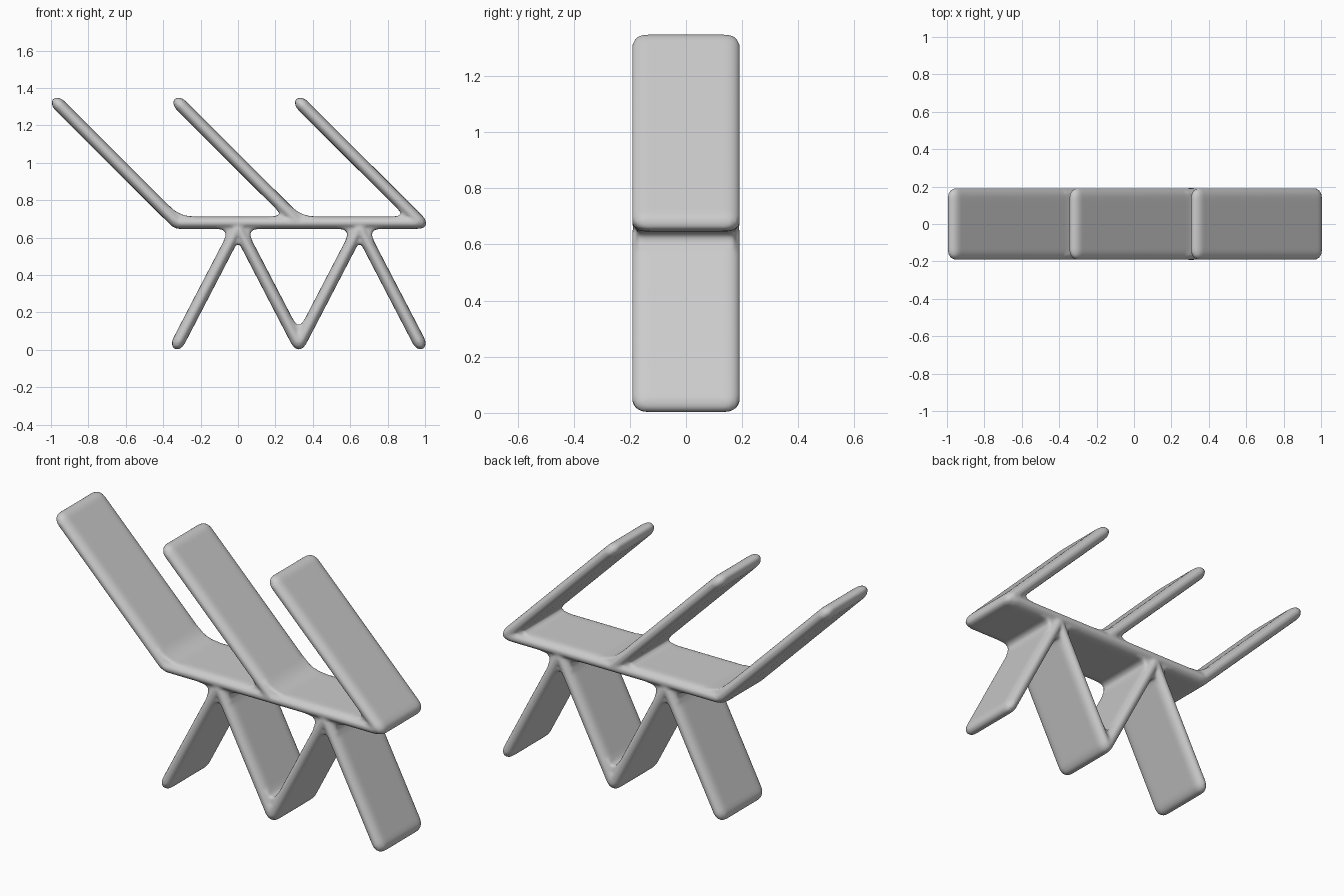
import bpy, bmesh
from math import sin, cos, pi
from mathutils import Vector

if "Cube" in bpy.data.objects:
    bpy.data.objects.remove(bpy.data.objects["Cube"])

HALF_DEPTH = 0.193
HALF_THICK = 0.034
RIM = 0.05
PITCH = 0.65      # spacing of backrests and feet
SEAT_Z = 0.68

grey = bpy.data.materials.new("light grey")
grey.use_nodes = True
colour = (0.6, 0.6, 0.6, 1)
grey.diffuse_color = colour
grey.node_tree.nodes["Principled BSDF"].inputs["Base Color"].default_value = colour

bm = bmesh.new()


def slab(x0, z0, x1, z1):
    """Pillow-edged board: hull of flattened balls at its four corners."""
    a, b = Vector((x0, 0, z0)), Vector((x1, 0, z1))
    along = (b - a).normalized()
    across = Vector((-along.z, 0, along.x))
    verts = []
    for end, shift in ((a, RIM - HALF_THICK), (b, HALF_THICK - RIM)):
        for side in (-1, 1):
            centre = end + along * shift + Vector((0, side * (HALF_DEPTH - RIM), 0))
            for i in range(-4, 5):
                lat = i * pi / 8
                for j in range(16 if abs(i) < 4 else 1):
                    lon = j * pi / 8
                    p = centre + along * RIM * cos(lat) * cos(lon)
                    p += across * HALF_THICK * sin(lat)
                    p.y += RIM * cos(lat) * sin(lon)
                    verts.append(bm.verts.new(p))
    hull = bmesh.ops.convex_hull(bm, input=verts)
    loose = [v for v in hull["geom_interior"] if isinstance(v, bmesh.types.BMVert)]
    bmesh.ops.delete(bm, geom=loose, context="VERTS")


def fillet(x, z, dir_a, dir_b, size):
    """Concave web filling the inside corner between two boards."""
    corner = Vector((x, 0, z))
    a = Vector((dir_a[0], 0, dir_a[1])).normalized() * size
    b = Vector((dir_b[0], 0, dir_b[1])).normalized() * size
    back = (a + b).normalized() * -0.02
    pts = [corner + a * (1 - t) ** 2 + b * t ** 2 for t in (i / 8 for i in range(9))]
    pts.append(corner + b + back)
    pts.append(corner + back)
    pts.append(corner + a + back)
    depth = Vector((0, HALF_DEPTH - 0.02, 0))
    front = [bm.verts.new(p - depth) for p in pts]
    rear = [bm.verts.new(p + depth) for p in pts]
    bm.faces.new(front)
    bm.faces.new(rear[::-1])
    for i in range(len(pts)):
        k = (i + 1) % len(pts)
        bm.faces.new((front[k], front[i], rear[i], rear[k]))


# Seat board
slab(-PITCH / 2, SEAT_Z, 0.965, SEAT_Z)

# Three slanted backrests
top = SEAT_Z + HALF_THICK
for k in range(3):
    x = (k - 0.5) * PITCH
    slab(x - 0.64, 1.318, x, SEAT_Z)
    if k > 0:
        fillet(x - 0.08, top, (-1, 0), (-1, 1), 0.06)
    if k < 2:
        fillet(x + 0.014, top, (1, 0), (-1, 1), 0.07)

# Two inverted-V leg pairs meeting at the middle foot
under = SEAT_Z - HALF_THICK
for x in (0, PITCH):
    for s in (-1, 1):
        slab(x, 0.655, x + s * 0.323, 0.034)
        fillet(x + s * 0.045, under, (s, 0), (s * 0.46, -0.89), 0.065)
    fillet(x, 0.585, (-0.46, -0.89), (0.46, -0.89), 0.04)
fillet(PITCH / 2, 0.105, (-0.46, 0.89), (0.46, 0.89), 0.06)

bmesh.ops.recalc_face_normals(bm, faces=bm.faces)
mesh = bpy.data.meshes.new("bench_frame")
bm.to_mesh(mesh)
bm.free()
bench = bpy.data.objects.new("bench_frame", mesh)
bpy.context.collection.objects.link(bench)
mesh.materials.append(grey)

# Fuse the boards into one soft-edged body
fuse = bench.modifiers.new("fuse", "REMESH")
fuse.mode = "VOXEL"
fuse.voxel_size = 0.01
fuse.use_smooth_shade = True
soften = bench.modifiers.new("soften", "SMOOTH")
soften.factor = 0.5
soften.iterations = 5
mesh.shade_smooth()
